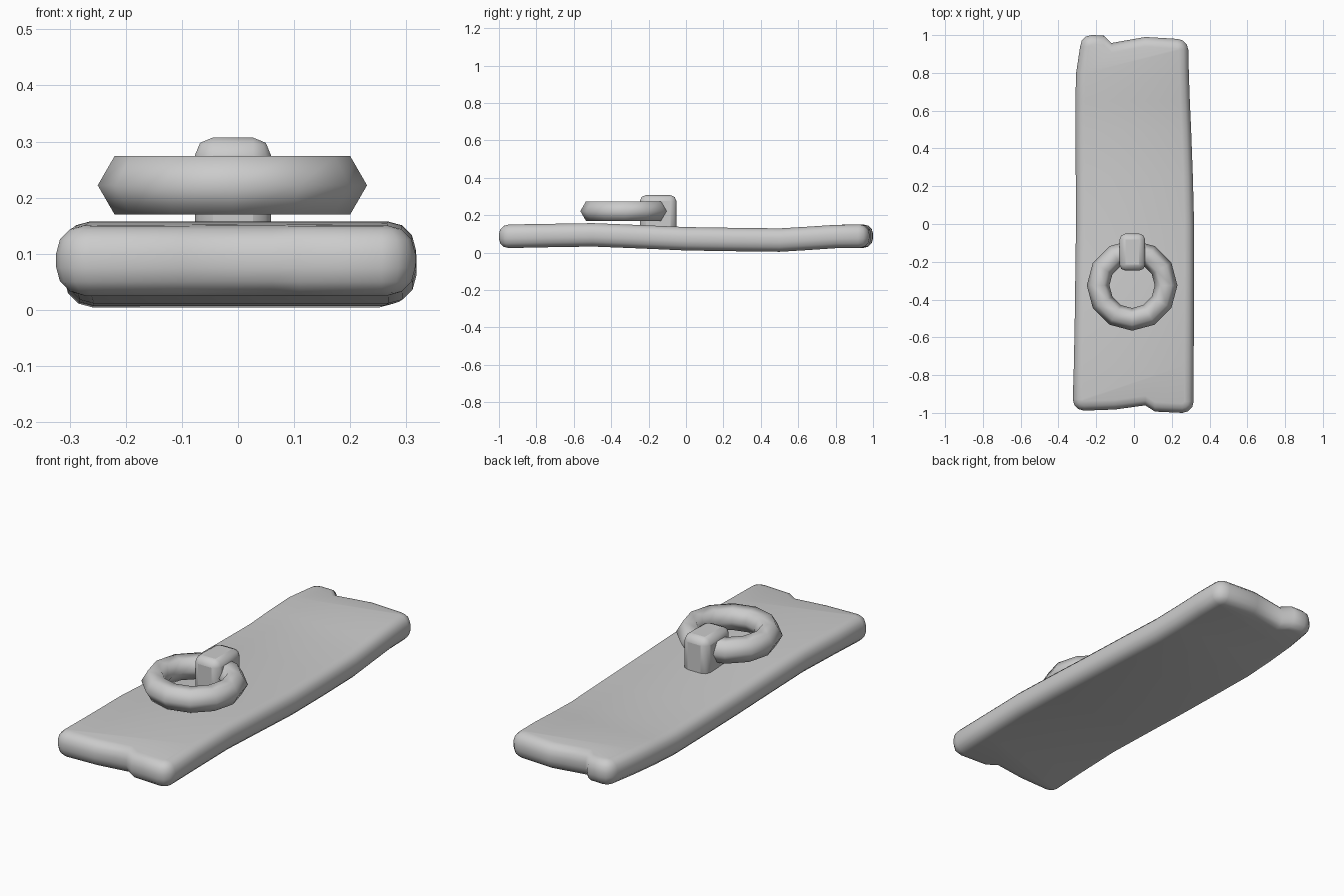
import bpy, bmesh, math

if "Cube" in bpy.data.objects:
    bpy.data.objects.remove(bpy.data.objects["Cube"])

def lerp(table, t):
    if t <= table[0][0]:
        return table[0][1]
    for (a, va), (b, vb) in zip(table, table[1:]):
        if t <= b:
            return va + (vb - va) * (t - a) / (b - a)
    return table[-1][1]

# Plank side edges, (y, x), and warped mid-height, (y, z)
LEFT = [(-1, -.324), (-.6, -.315), (0, -.307), (.75, -.311), (.9, -.297), (1, -.285)]
RIGHT = [(-1, .315), (-.2, .318), (.05, .318), (.4, .307), (.75, .291), (1, .287)]
HEIGHT = [(-1, .087), (-.75, .091), (-.5, .095), (-.25, .085), (0, .074),
          (.25, .07), (.5, .067), (.65, .076), (.8, .086), (1, .088)]
ROWS = [-.75, -.5, -.25, 0, .25, .5, .65, .8]
R = .06

def corner(x, y, sx, sy, start):
    # Rounded corner: points paired with their inward direction
    cx, cy = x - sx * R, y - sy * R
    out = []
    for k in range(4):
        a = math.radians(start + 30 * k)
        c, s = math.cos(a), math.sin(a)
        out.append((cx + R * c, cy + R * s, -c, -s))
    return out

front = [(-.1, -.982, 0, 1), (.06, -.96, 0, 1), (.11, -.993, 0, 1)]
back = [(.06, .99, 0, -1), (-.12, .958, 0, -1), (-.16, .998, 0, -1)]
left = [(lerp(LEFT, y), y, 1, 0) for y in ROWS]
right = [(lerp(RIGHT, y), y, -1, 0) for y in ROWS]
parts = [corner(-.324, -.988, -1, -1, 180), front, corner(.316, -1, 1, -1, 270),
         right, corner(.288, .98, 1, 1, 0), back,
         corner(-.285, 1, -1, 1, 90), left[::-1]]
outline = [p for part in parts for p in part]

# Stack inset outlines to form the rounded rim
bm = bmesh.new()
rings = []
r = .05
for ang in (-90, -60, -30, 0, 0.01, 30, 60, 90):
    a = math.radians(ang)
    inset = r * (1 - math.cos(a))
    dz = r * math.sin(a) + (.0125 if ang > 0 else -.0125)
    rings.append([bm.verts.new((x + dx * inset, y + dy * inset, lerp(HEIGHT, y) + dz))
                  for x, y, dx, dy in outline])
n = len(outline)
for lo, hi in zip(rings, rings[1:]):
    for i in range(n):
        j = (i + 1) % n
        bm.faces.new((lo[i], lo[j], hi[j], hi[i]))

# Flat caps: end polygons and crosswise strips
first_right, first_left, m = 11, n - 1, len(ROWS)
for ring in (rings[0], rings[-1]):
    bm.faces.new([ring[first_left]] + ring[:first_right + 1])
    for k in range(m - 1):
        bm.faces.new((ring[first_left - k], ring[first_right + k],
                      ring[first_right + k + 1], ring[first_left - k - 1]))
    bm.faces.new(ring[first_right + m - 1:first_left - m + 2])
bmesh.ops.recalc_face_normals(bm, faces=bm.faces)
mesh = bpy.data.meshes.new("plank")
bm.to_mesh(mesh)
bm.free()
plank = bpy.data.objects.new("plank", mesh)
bpy.context.collection.objects.link(plank)

# Pull ring
bpy.ops.mesh.primitive_torus_add(major_segments=12, minor_segments=6, major_radius=.18,
                                 minor_radius=.06, location=(-.01, -.325, .222))
ring_obj = bpy.context.object
ring_obj.name = "pull_ring"

# Bracket holding the ring
bpy.ops.mesh.primitive_cube_add(size=1, location=(-.009, -.149, .204))
bracket = bpy.context.object
bracket.name = "ring_bracket"
bracket.scale = (.136, .196, .206)
bpy.ops.object.transform_apply(location=False, rotation=False, scale=True)
bev = bracket.modifiers.new("bevel", 'BEVEL')
bev.width = .032
bev.segments = 2

# Smooth shading
for ob in (plank, ring_obj, bracket):
    bpy.ops.object.select_all(action='DESELECT')
    ob.select_set(True)
    bpy.context.view_layer.objects.active = ob
    bpy.ops.object.shade_smooth_by_angle(angle=math.radians(65))
